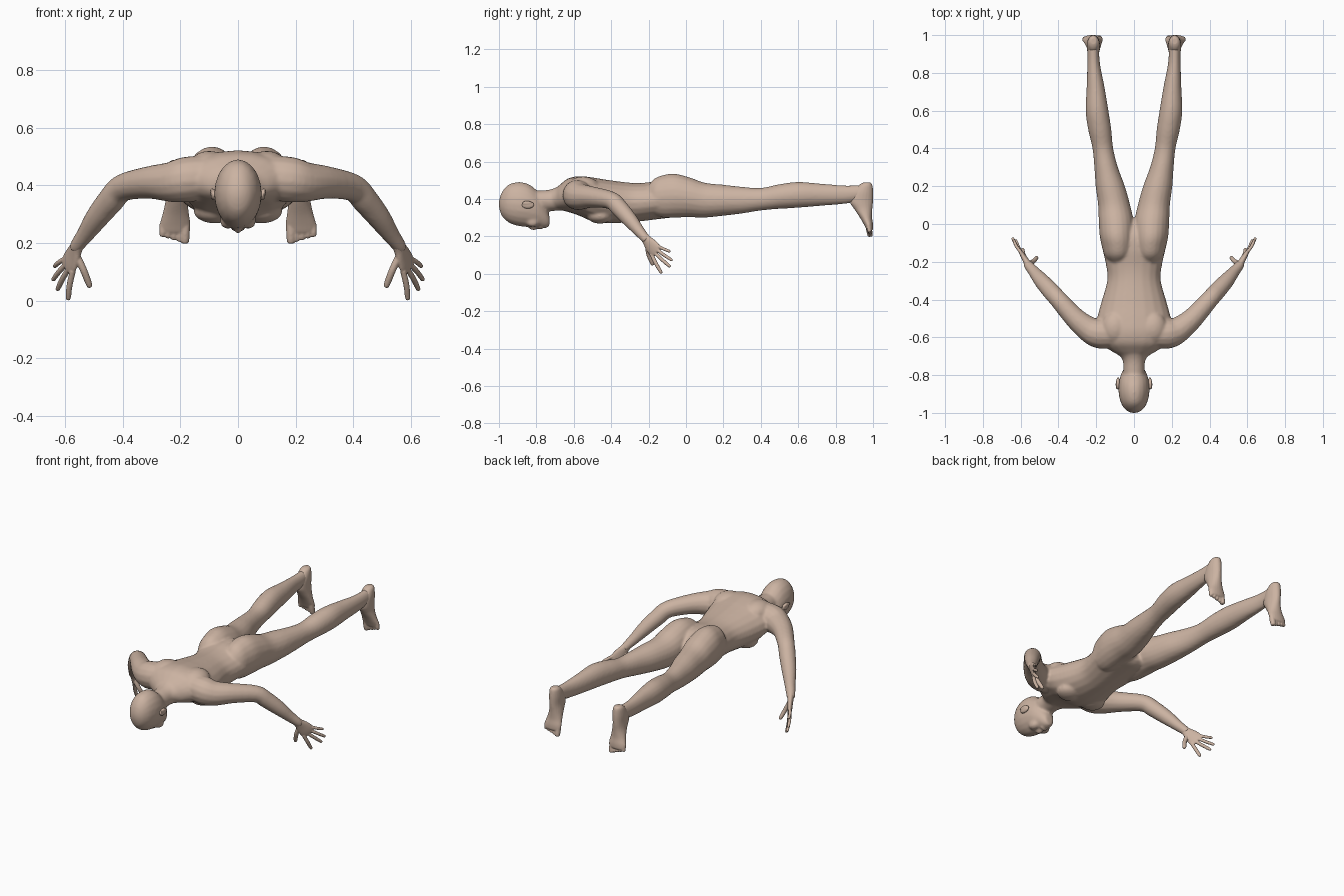
import bpy
import bmesh
from math import cos, sin, pi
from mathutils import Vector

if "Cube" in bpy.data.objects:
    bpy.data.objects.remove(bpy.data.objects["Cube"], do_unlink=True)

skin = bpy.data.materials.new("skin")
skin.use_nodes = True
skin.diffuse_color = (.6, .45, .36, 1)
skin.node_tree.nodes["Principled BSDF"].inputs["Base Color"].default_value = skin.diffuse_color


def smooth_rows(rows, steps=4):
    """Refine a table of section values with a Catmull-Rom spline."""
    out = []
    for i in range(len(rows) - 1):
        a, b, c, d = (rows[min(max(i + k, 0), len(rows) - 1)] for k in (-1, 0, 1, 2))
        for j in range(steps):
            t = j / steps
            out.append([q + t / 2 * (r - p + t * (2 * p - 5 * q + 4 * r - s + t * (3 * (q - r) + s - p)))
                        for p, q, r, s in zip(a, b, c, d)])
    return out + [list(rows[-1])]


def loft(bm, rings, side=1, sides=20):
    """Skin elliptical rings given as centre and two half axes."""
    loops = []
    for centre, u, v in rings:
        loop = []
        for k in range(sides):
            p = centre + u * cos(2 * pi * k / sides) + v * sin(2 * pi * k / sides)
            loop.append(bm.verts.new((p.x * side, p.y, p.z)))
        loops.append(loop)
    for a, b in zip(loops, loops[1:]):
        for k in range(sides):
            m = (k + 1) % sides
            bm.faces.new((a[k], a[m], b[m], b[k]))
    bm.faces.new(loops[0])
    bm.faces.new(loops[-1])


def along_y(bm, rows, side=1):
    """Sections given as y, x from, x to, z from, z to."""
    loft(bm, [(Vector(((a + b) / 2, y, (c + d) / 2)), Vector(((b - a) / 2, 0, 0)),
               Vector((0, 0, (d - c) / 2))) for y, a, b, c, d in smooth_rows(rows)], side)


def along_z(bm, rows, side=1):
    """Sections given as z, x from, x to, y from, y to."""
    loft(bm, [(Vector(((a + b) / 2, (c + d) / 2, z)), Vector(((b - a) / 2, 0, 0)),
               Vector((0, (d - c) / 2, 0))) for z, a, b, c, d in smooth_rows(rows)], side)


def tube(bm, rows, side=1):
    """Round limb through rows of x, y, z, radius."""
    rows = smooth_rows(rows)
    pts = [Vector(r[:3]) for r in rows]
    rings = []
    for i, p in enumerate(pts):
        t = (pts[min(i + 1, len(pts) - 1)] - pts[max(i - 1, 0)]).normalized()
        u = t.cross(Vector((1, -1, 0))).normalized()
        rings.append((p, u * rows[i][3], t.cross(u) * rows[i][3]))
    loft(bm, rings, side, 14)


def digit(bm, base, middle, tip, r, side):
    """Finger or toe with a rounded end."""
    near_tip = Vector(tip).lerp(Vector(middle), .15)
    tube(bm, [(*base, r), (*middle, r), (*near_tip, r * .85), (*tip, r * .35)], side)


def ball(bm, centre, size):
    verts = bmesh.ops.create_uvsphere(bm, u_segments=16, v_segments=10, radius=1)["verts"]
    bmesh.ops.scale(bm, vec=size, verts=verts)
    bmesh.ops.translate(bm, vec=centre, verts=verts)


def finish(bm, name, voxel, rounds):
    """Fuse the overlapping volumes into one smooth skin."""
    bmesh.ops.recalc_face_normals(bm, faces=bm.faces)
    mesh = bpy.data.meshes.new(name)
    bm.to_mesh(mesh)
    bm.free()
    mesh.materials.append(skin)
    obj = bpy.data.objects.new(name, mesh)
    bpy.context.collection.objects.link(obj)
    mod = obj.modifiers.new("fuse", "REMESH")
    mod.mode = "VOXEL"
    mod.voxel_size = voxel
    mod.use_smooth_shade = True
    mod = obj.modifiers.new("soften", "SMOOTH")
    mod.factor = .5
    mod.iterations = rounds


# Torso: neck base, shoulders, chest, waist, hips
torso = [(y, -w, w, a, b) for y, w, a, b in (
    (-.74, .05, .35, .44), (-.70, .075, .345, .455), (-.67, .125, .34, .48),
    (-.63, .175, .33, .51), (-.57, .195, .31, .522), (-.5, .195, .28, .515),
    (-.42, .175, .27, .502), (-.3, .142, .275, .487), (-.22, .148, .283, .487),
    (-.14, .165, .293, .498), (-.06, .17, .302, .495), (0, .13, .31, .46),
    (.03, .07, .33, .42))]

neck = [(y, -w, w, a, b) for y, w, a, b in (
    (-.85, .05, .36, .44), (-.78, .056, .335, .445), (-.72, .06, .335, .452),
    (-.66, .085, .34, .475), (-.6, .09, .35, .48))]

# Head: crown, skull, jaw and chin
head = [(y, -w, w, a, b) for y, w, a, b in (
    (-1, .014, .355, .39), (-.985, .043, .31, .435), (-.95, .068, .275, .476),
    (-.9, .081, .256, .49), (-.85, .081, .25, .483), (-.81, .074, .248, .457),
    (-.78, .062, .246, .425), (-.75, .044, .244, .365), (-.73, .026, .254, .31))]

# Leg: buttock, thigh, knee, calf, ankle
leg = [(-.21, .05, .12, .36, .46), (-.17, .015, .155, .315, .508), (-.12, .002, .17, .3, .528),
       (-.06, 0, .182, .3, .535), (.02, .003, .187, .302, .515), (.1, .02, .19, .3, .487),
       (.2, .048, .203, .31, .476), (.3, .085, .21, .322, .465), (.4, .11, .22, .338, .459),
       (.5, .12, .243, .347, .479), (.6, .135, .256, .353, .491), (.72, .155, .251, .363, .482),
       (.85, .18, .247, .374, .472), (.94, .185, .245, .39, .475)]

arm = [(.1, -.58, .43, .075), (.18, -.58, .42, .08), (.235, -.56, .412, .07),
       (.31, -.5, .41, .057), (.4, -.4, .392, .048), (.44, -.355, .35, .047),
       (.49, -.3, .288, .041), (.53, -.252, .23, .031), (.556, -.222, .195, .026),
       (.564, -.208, .178, .024)]

body = bmesh.new()
along_y(body, torso)
along_y(body, neck)
along_y(body, head)
for side in (1, -1):
    along_y(body, leg, side)
    tube(body, arm, side)
    # Shoulder blade and chest fullness
    ball(body, (side * .1, -.55, .46), (.075, .09, .06))
    ball(body, (side * .08, -.46, .31), (.075, .07, .042))
    # Lips corner and cheek
    ball(body, (side * .035, -.82, .275), (.028, .035, .026))
# Nose and lips
ball(body, (0, -.815, .249), (.014, .026, .018))
ball(body, (0, -.778, .248), (.024, .012, .012))
finish(body, "body", .007, 8)

# Foot: heel, instep and ball, standing on its toes
foot = [(.488, .2, .23, .95, .985), (.475, .187, .243, .925, .996), (.435, .18, .25, .89, 1.001),
        (.385, .18, .25, .876, 1), (.345, .176, .252, .9, .996), (.3, .17, .262, .93, .995),
        (.265, .165, .272, .95, 1), (.24, .168, .272, .963, 1), (.232, .18, .26, .97, .995)]

# Hand directions: along the fingers, across the knuckles, through the palm
wrist = Vector((.556, -.222, .195))
reach = Vector((.33, .59, -.74)).normalized()
across = Vector((.446, .6, .667)).normalized()
through = reach.cross(across)
palm = [(-.02, .024, .022), (.015, .027, .019), (.05, .037, .016),
        (.085, .042, .014), (.108, .038, .011), (.115, .03, .006)]
tips = [(.59, -.13, .002), (.628, -.083, .036), (.644, -.072, .07), (.638, -.083, .118)]

for side, label in ((1, "left"), (-1, "right")):
    bm = bmesh.new()
    along_z(bm, foot, side)
    for i in range(5):
        x = .184 + i * .0195
        r = .0165 if i == 0 else .0115
        low = .198 + i * .0065
        digit(bm, (x, .975, .265), (x, .979, .235), (x, .986, low), r, side)
    finish(bm, label + "_foot", .004, 4)

    bm = bmesh.new()
    loft(bm, [(wrist + reach * d, across * w, through * t) for d, w, t in smooth_rows(palm)], side)
    for i, tip in enumerate(tips):
        base = wrist + reach * .095 + across * (i - 1.5) * .021
        middle = base.lerp(Vector(tip), .5) + through * .004
        digit(bm, base, middle, tip, .0105 - .0006 * i, side)
    # Thumb
    digit(bm, wrist + reach * .035 - across * .012, (.536, -.2, .105), (.513, -.176, .046), .0125, side)
    finish(bm, label + "_hand", .003, 4)

    # Ear: thin shell with a raised lobe
    bm = bmesh.new()
    ball(bm, (side * .084, -.845, .368), (.011, .034, .02))
    ball(bm, (side * .091, -.85, .378), (.006, .026, .012))
    finish(bm, label + "_ear", .003, 2)
